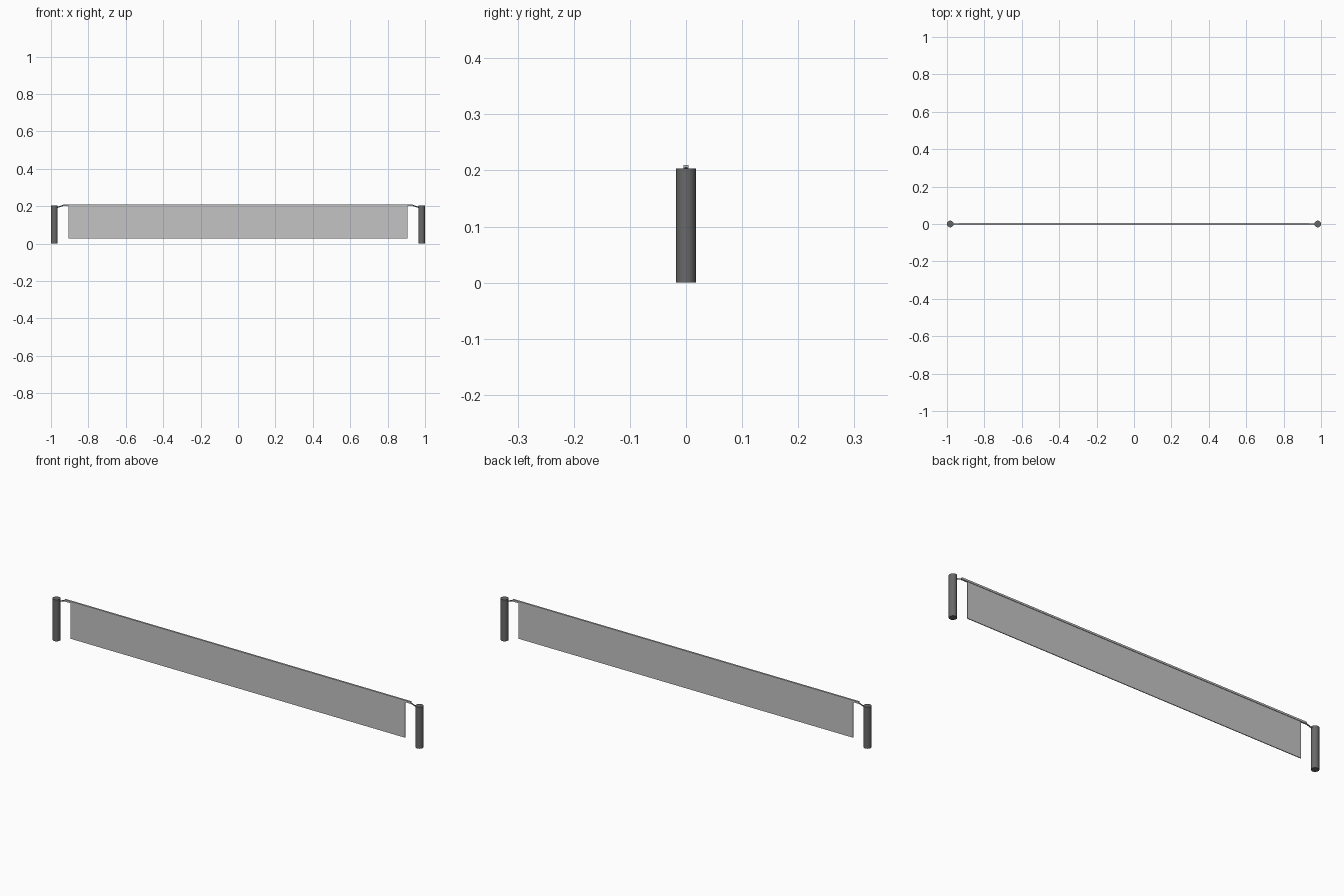
import bpy, math
from mathutils import Vector

if "Cube" in bpy.data.objects:
    bpy.data.objects.remove(bpy.data.objects["Cube"])


def material(name, grey):
    m = bpy.data.materials.new(name)
    m.diffuse_color = (grey, grey, grey, 1)
    m.use_nodes = True
    m.node_tree.nodes["Principled BSDF"].inputs["Base Color"].default_value = m.diffuse_color
    return m


MESH_GREY = material("light grey", 0.55)
POST_GREY = material("dark grey", 0.14)


def box(name, size, centre, mat):
    bpy.ops.mesh.primitive_cube_add(size=1, location=centre)
    o = bpy.context.object
    o.name = name
    o.scale = size
    bpy.ops.object.transform_apply(location=False, rotation=False, scale=True)
    o.data.materials.append(mat)
    return o


def rod(name, a, b, radius, sides, mat):
    a, b = Vector(a), Vector(b)
    d = b - a
    bpy.ops.mesh.primitive_cylinder_add(vertices=sides, radius=radius, depth=d.length, location=(a + b) / 2,
                                        rotation=d.to_track_quat('Z', 'Y').to_euler())
    o = bpy.context.object
    o.name = name
    o.data.materials.append(mat)
    bpy.ops.object.shade_smooth_by_angle(angle=math.radians(40))
    return o


# Net panel and the band along its top
box("net_panel", (1.81, 0.004, 0.177), (0, 0, 0.1145), MESH_GREY)
box("top_band", (1.872, 0.009, 0.009), (0, 0, 0.2055), MESH_GREY)

# Posts and the short cords tying the band to them
for side, s in (("left", -1), ("right", 1)):
    rod(side + "_post", (s * 0.9822, 0, 0), (s * 0.9822, 0, 0.203), 0.0178, 24, POST_GREY)
    rod(side + "_cord", (s * 0.93, 0, 0.205), (s * 0.972, 0, 0.191), 0.003, 8, POST_GREY)
